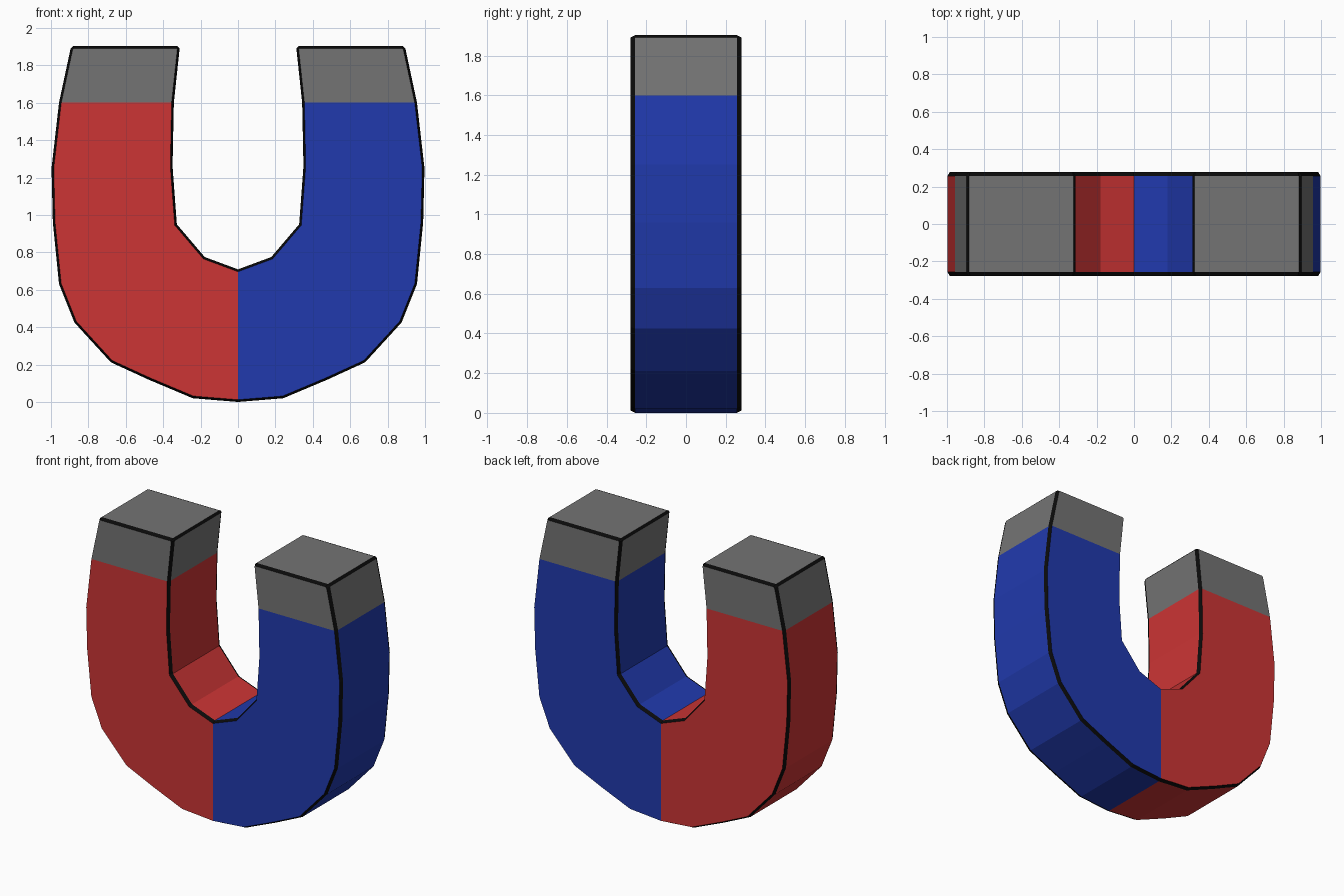
import bpy, bmesh

if "Cube" in bpy.data.objects:
    bpy.data.objects.remove(bpy.data.objects["Cube"])

def material(name, rgb):
    m = bpy.data.materials.new(name)
    m.diffuse_color = (*rgb, 1.0)
    m.use_nodes = True
    m.node_tree.nodes["Principled BSDF"].inputs["Base Color"].default_value = m.diffuse_color
    return m

RED, BLUE, GREY, BLACK = range(4)
mats = [material("magnet red", (0.604, 0.035, 0.035)),
        material("magnet blue", (0.015, 0.042, 0.42)),
        material("steel grey", (0.175, 0.175, 0.175)),
        material("outline black", (0.003, 0.003, 0.003))]

# Right half of the horseshoe: outer edge upward, chamfered tip, inner edge downward
half = [(0, 0.005), (0.242, 0.02), (0.475, 0.118), (0.68, 0.212), (0.875, 0.425),
        (0.957, 0.63), (0.99, 0.96), (0.997, 1.25), (0.957, 1.6),
        (0.895, 1.89), (0.881, 1.903), (0.324, 1.903), (0.312, 1.89),
        (0.343, 1.6), (0.35, 1.26), (0.327, 0.95), (0.178, 0.775), (0, 0.709)]
half[0] = (0, 0.0)
profile = half + [(-x, z) for x, z in reversed(half[1:-1])]
Y, RIM_DEPTH, RIM_WIDTH = 0.256, 0.023, 0.012

# Body: extruded prism
bm = bmesh.new()
front = bm.faces.new([bm.verts.new((x, -Y, z)) for x, z in profile])
ext = bmesh.ops.extrude_face_region(bm, geom=[front], use_keep_orig=True)
bmesh.ops.translate(bm, vec=(0, 2 * Y, 0),
                    verts=[g for g in ext["geom"] if isinstance(g, bmesh.types.BMVert)])
bmesh.ops.recalc_face_normals(bm, faces=bm.faces[:])

# Black chamfers: the small faces at the tips, then the rims of the two flat sides
for f in bm.faces:
    c = f.calc_center_median()
    if abs(f.normal.y) < 0.5 and 1.893 < c.z < 1.902:
        f.material_index = BLACK
caps = [f for f in bm.faces if abs(f.normal.y) > 0.9]
rim = bmesh.ops.inset_individual(bm, faces=caps, thickness=RIM_WIDTH,
                                 depth=RIM_DEPTH, use_even_offset=True)
for f in rim["faces"]:
    f.material_index = BLACK

# Cut along the colour borders
bmesh.ops.triangulate(bm, faces=[f for f in bm.faces if len(f.verts) > 4])
for co, no in (((0, 0, 1.6), (0, 0, 1)), ((0, 0, 0), (1, 0, 0))):
    bmesh.ops.bisect_plane(bm, geom=bm.verts[:] + bm.edges[:] + bm.faces[:],
                           dist=0.0005, plane_co=co, plane_no=no)

# Colour by height and side
for f in bm.faces:
    if f.material_index != BLACK:
        c = f.calc_center_median()
        f.material_index = GREY if c.z > 1.6 else (BLUE if c.x > 0 else RED)

mesh = bpy.data.meshes.new("horseshoe_magnet")
bm.to_mesh(mesh)
bm.free()
for m in mats:
    mesh.materials.append(m)
bpy.context.collection.objects.link(bpy.data.objects.new("horseshoe_magnet", mesh))
